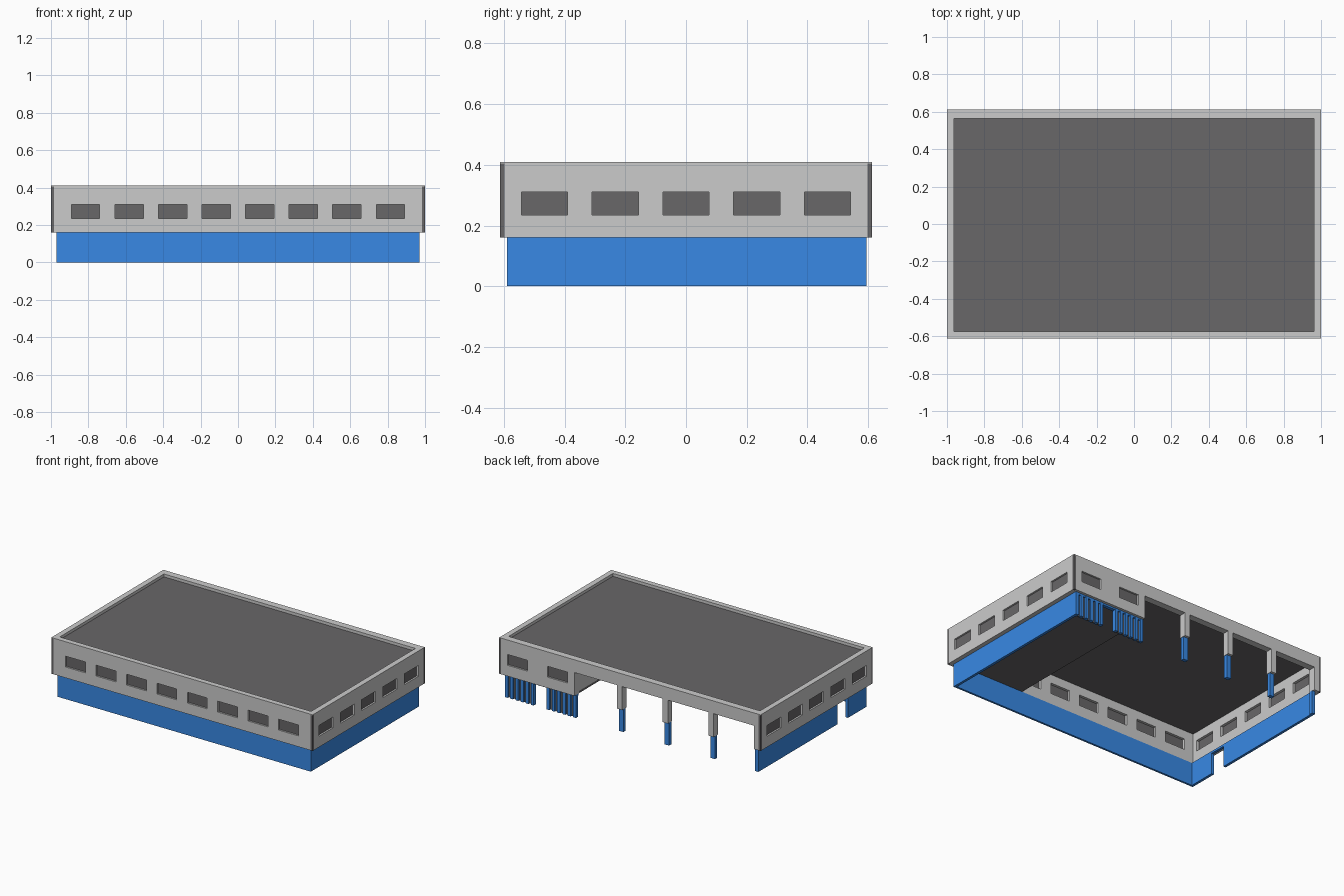
import bpy, bmesh

if "Cube" in bpy.data.objects:
    bpy.data.objects.remove(bpy.data.objects["Cube"])


def material(name, rgb):
    m = bpy.data.materials.new(name)
    m.diffuse_color = (*rgb, 1)
    m.use_nodes = True
    m.node_tree.nodes["Principled BSDF"].inputs["Base Color"].default_value = m.diffuse_color
    return m


BLUE = material("blue_paint", (0.04, 0.25, 0.78))
DARK = material("dark_grey", (0.14, 0.135, 0.14))


def boxes(name, items, mat=None):
    """One object made of boxes, each (x0, x1, y0, y1, z0, z1)."""
    bm = bmesh.new()
    for x0, x1, y0, y1, z0, z1 in items:
        vs = bmesh.ops.create_cube(bm, size=1)["verts"]
        for v in vs:
            v.co.x = x1 if v.co.x > 0 else x0
            v.co.y = y1 if v.co.y > 0 else y0
            v.co.z = z1 if v.co.z > 0 else z0
    me = bpy.data.meshes.new(name)
    bm.to_mesh(me)
    bm.free()
    if mat:
        me.materials.append(mat)
    ob = bpy.data.objects.new(name, me)
    bpy.context.collection.objects.link(ob)
    return ob


def cut(ob, items):
    """Cut box-shaped openings and bake the result."""
    cutter = boxes("cutter", items)
    cutter.hide_render = True
    mod = ob.modifiers.new("openings", "BOOLEAN")
    mod.operation = "DIFFERENCE"
    mod.solver = "EXACT"
    mod.object = cutter
    bpy.context.view_layer.objects.active = ob
    bpy.ops.object.modifier_apply(modifier=mod.name)
    bpy.data.objects.remove(cutter)


# Key dimensions
X, XI, XB = 1.0, 0.962, 0.97            # outer, inner, blue base
YF, YFI, YFB = -0.612, -0.575, -0.589   # front
YB, YBI, YBB = 0.613, 0.565, 0.595      # back
ZB, ZT, ZC = 0.16, 0.41, 0.405          # base top, roof edge, underside of cap
C = 0.015                               # dark corner width
W0, W1, HW = 0.235, 0.31, 0.076         # window sill, head, half width
OX = 0.425                              # office partition

front_w = [(i - 3.5) * 0.233 for i in range(8)]
side_w = [(i - 2) * 0.233 for i in range(5)]
back_w = [0.555, 0.86]

# Upper walls with window openings and recessed panes
ob = boxes("upper_front_wall", [(-X + C, X - C, YF, YFI, ZB, ZC)])
cut(ob, [(c - HW, c + HW, YF - .1, YFI + .1, W0, W1) for c in front_w])
boxes("front_window_panes", [(c - HW, c + HW, YF + .012, YF + .02, W0, W1) for c in front_w], DARK)

for s, side in ((1, "right"), (-1, "left")):
    xs = sorted((s * XI, s * X))
    ob = boxes(f"upper_{side}_wall", [(*xs, YF + C, YB - C, ZB, ZC)])
    cut(ob, [(xs[0] - .1, xs[1] + .1, c - HW, c + HW, W0, W1) for c in side_w])
    px = sorted((s * (X - .012), s * (X - .02)))
    boxes(f"{side}_window_panes", [(*px, c - HW, c + HW, W0, W1) for c in side_w], DARK)

ob = boxes("upper_back_wall", [(OX, X - C, YBI, YB, ZB, ZC)])
cut(ob, [(c - HW, c + HW, YBI - .1, YB + .1, W0, W1) for c in back_w])
boxes("back_window_panes", [(c - HW, c + HW, YB - .02, YB - .012, W0, W1) for c in back_w], DARK)

# Header beam over the open bays
boxes("bay_header", [(-X + C, OX, YBI, YB, 0.322, ZC)])

# Dark corner strips
boxes("corner_strips", [(*sorted((s * (X - C), s * X)), y0, y1, ZB, ZC)
                        for s in (1, -1) for y0, y1 in ((YF, YF + C), (YB - C, YB))], DARK)

# Parapet cap and roof deck
boxes("parapet_cap", [(-X, X, YF, YFI, ZC, ZT), (-X, X, YBI, YB, ZC, ZT),
                      (-X, -XI, YFI, YBI, ZC, ZT), (XI, X, YFI, YBI, ZC, ZT)])
boxes("roof_deck", [(-XI, XI, YFI, YBI, 0.37, 0.39)], DARK)

# Blue base walls, the left one with a door opening
boxes("base_front_wall", [(-XB, XB, YFB, YFI, 0, ZB)], BLUE)
boxes("base_right_wall", [(XI - .01, XB, YFI, YBB, 0, ZB)], BLUE)
boxes("base_left_wall", [(-XB, -XI + .01, YFI, -0.385, 0, ZB),
                         (-XB, -XI + .01, -0.27, YBB, 0, ZB),
                         (-XB, -XI + .01, -0.385, -0.27, 0.145, ZB)], BLUE)

# Bay columns: grey upper part, blue lower part
cols = [0.08, -0.27, -0.62]
boxes("bay_columns_upper", [(c - .02, c + .02, YBI, YB, ZB, 0.322) for c in cols]
      + [(-X + C, -0.95, YBI, YB, ZB, 0.322)])
boxes("bay_columns_lower", [(c - .017, c + .017, YBI + .005, YBB, 0, ZB) for c in cols]
      + [(-XB, -0.945, YBI + .005, YBB, 0, ZB)], BLUE)

# Office floor slab and partition
boxes("office_floor", [(OX, XI, YFI, YBI, ZB, 0.175)], DARK)
boxes("office_partition", [(OX, OX + .015, YFI, YBI, 0.175, 0.37)])

# Glazed ground-floor shopfront with blue mullions around a doorway
D0, D1 = 0.65, 0.75
mull = [OX + .012 + i * (D0 - OX - .022) / 5 for i in range(6)]
mull += [D1 + .01 + i * (XB - D1 - .022) / 5 for i in range(6)]
boxes("shopfront_mullions", [(m - .011, m + .011, YBI + .005, YBB, 0, ZB) for m in mull]
      + [(OX, XB, YBI + .005, YBB - .002, 0.148, ZB)], BLUE)
boxes("shopfront_glass", [(OX + .005, D0, .575, .582, 0, 0.148),
                          (D1, XB - .005, .575, .582, 0, 0.148)], DARK)
